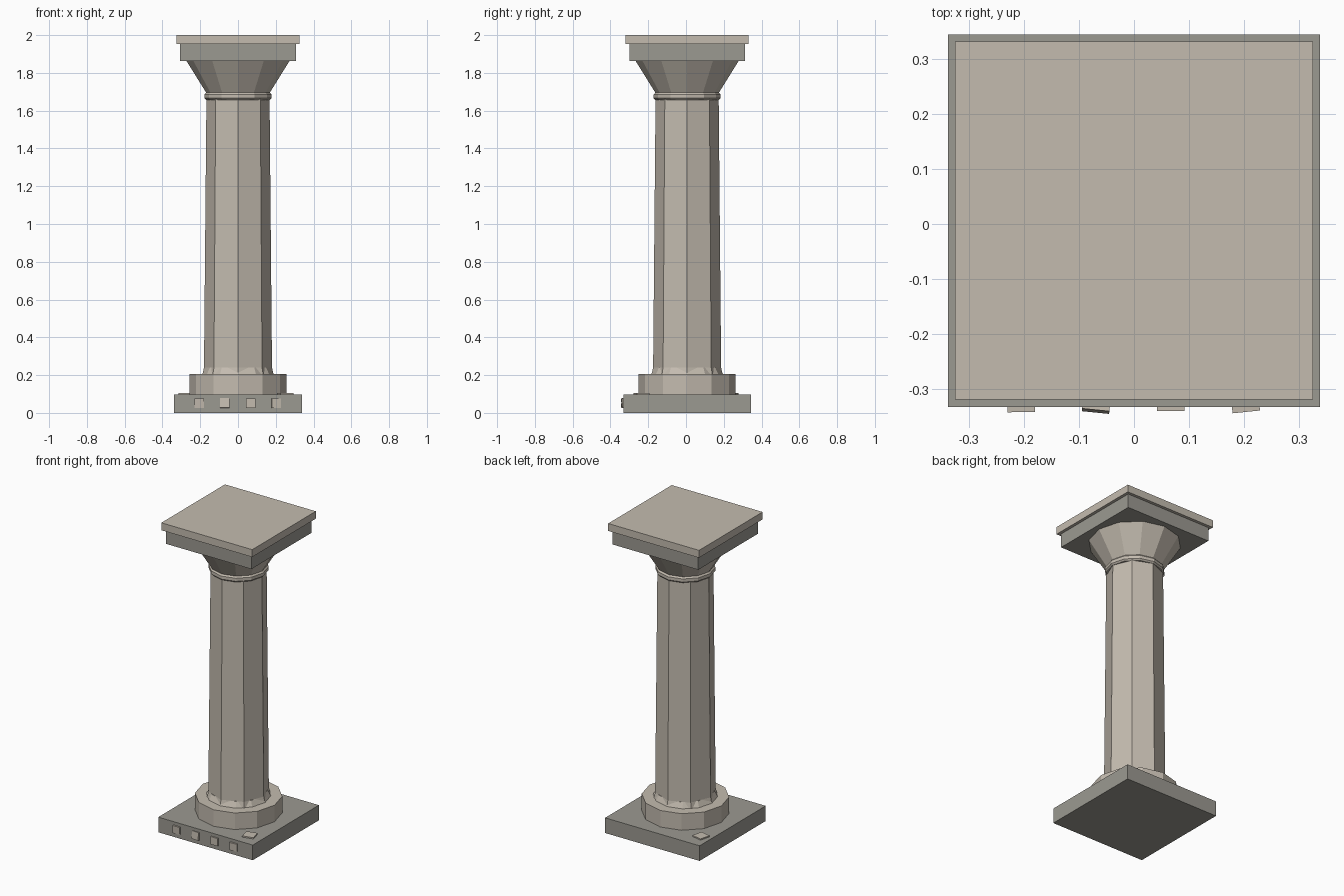
import bpy
from math import sin, cos, tau
from mathutils import Euler

if "Cube" in bpy.data.objects:
    bpy.data.objects.remove(bpy.data.objects["Cube"])

CY = 0.006  # column axis, offset to balance the chips on the front


def material(name, rgb):
    m = bpy.data.materials.new(name)
    m.use_nodes = True
    m.diffuse_color = (*rgb, 1)
    m.node_tree.nodes["Principled BSDF"].inputs["Base Color"].default_value = (*rgb, 1)
    return m


LIGHT = material("light stone", (0.55, 0.50, 0.43))
DARK = material("grey stone", (0.33, 0.32, 0.285))


def add_mesh(name, verts, faces, mat):
    mesh = bpy.data.meshes.new(name)
    mesh.from_pydata(verts, [], faces)
    mesh.materials.append(mat)
    obj = bpy.data.objects.new(name, mesh)
    bpy.context.collection.objects.link(obj)
    return obj


def box(name, size, centre, mat, turn=(0, 0, 0)):
    bpy.ops.mesh.primitive_cube_add(size=1, location=centre, rotation=Euler(turn))
    obj = bpy.context.object
    obj.name = name
    obj.scale = size
    obj.data.materials.append(mat)
    return obj


def slab(name, half, z0, z1, mat):
    return box(name, (2 * half, 2 * half, z1 - z0), (0, CY, (z0 + z1) / 2), mat)


def turned(name, profile, sides, mat):
    """Faceted solid from (radius, height) rings, closed at both ends."""
    verts = [(r * sin(tau * i / sides), CY - r * cos(tau * i / sides), z)
             for r, z in profile for i in range(sides)]
    faces = [tuple(reversed(range(sides))),
             tuple(range(len(verts) - sides, len(verts)))]
    for k in range(len(profile) - 1):
        for i in range(sides):
            j = (i + 1) % sides
            a, b = k * sides, (k + 1) * sides
            faces.append((a + i, a + j, b + j, b + i))
    return add_mesh(name, verts, faces, mat)


# Square plinth and round base
slab("plinth", 0.338, 0, 0.098, DARK)
turned("base_drum", [(0.257, 0.098), (0.257, 0.205)], 12, LIGHT)

# Tapered shaft with a flared foot
turned("shaft", [(0.188, 0.205), (0.18, 0.24), (0.167, 1.67)], 8, LIGHT)
turned("foot_ring", [(0.19, 0.205), (0.172, 0.24)], 12, LIGHT)

# Neck ring and flaring capital
turned("neck_ring", [(0.168, 1.657), (0.177, 1.666), (0.177, 1.686), (0.168, 1.696)], 12, LIGHT)
turned("capital", [(0.165, 1.69), (0.272, 1.862)], 12, LIGHT)

# Square top
slab("abacus", 0.306, 1.862, 1.952, DARK)
slab("top_slab", 0.325, 1.952, 2.0, LIGHT)

# Row of small blocks set in the plinth front
for i, (yaw, tilt) in enumerate([(0.02, 0.06), (-0.1, -0.1), (0, 0), (0.1, 0.05)]):
    box(f"front_block_{i + 1}", (0.05, 0.016, 0.05), (-0.205 + i * 0.136, CY - 0.338, 0.052),
        LIGHT, (tilt, 0, yaw))

# Loose chips lying on opposite plinth corners
for name, x, y, turn in [("front_chip", 0.25, -0.235, 0.25), ("back_chip", -0.272, 0.236, -0.25)]:
    box(name, (0.07, 0.07, 0.012), (x, y, 0.1), LIGHT, (0, 0, turn))
